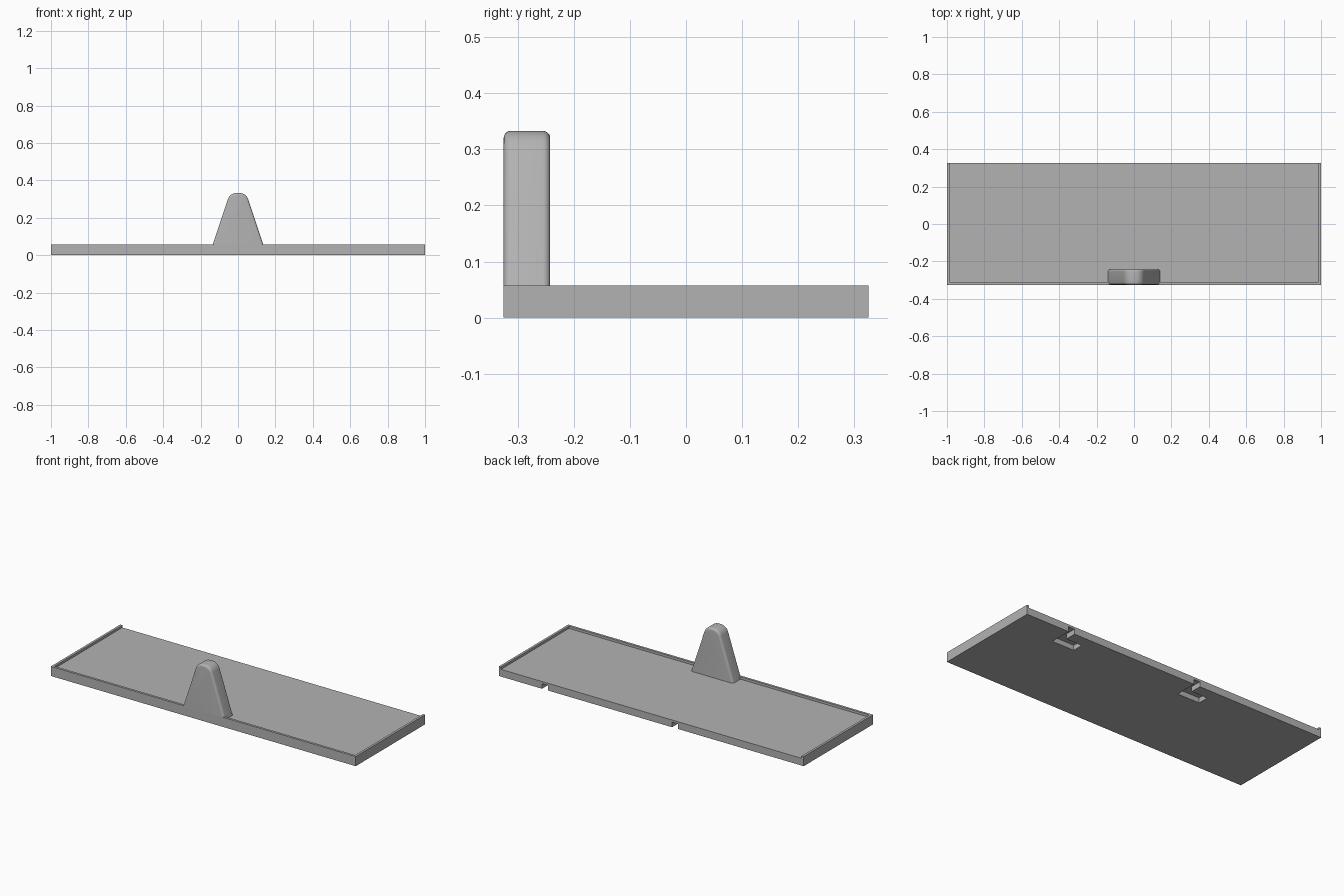
import bpy, bmesh, math

cube = bpy.data.objects.get("Cube")
if cube:
    bpy.data.objects.remove(cube, do_unlink=True)

grey = bpy.data.materials.new("plain_grey")
grey.use_nodes = True
GREY = (0.45, 0.45, 0.45, 1)
grey.diffuse_color = GREY
grey.node_tree.nodes["Principled BSDF"].inputs["Base Color"].default_value = GREY

HALF_Y, RIM_Z, FLOOR_Z, LIP = 0.325, 0.057, 0.043, 0.014


def prism(name, points, to_3d, depth):
    """Extrude a closed 2D outline along the vector depth."""
    bm = bmesh.new()
    face = bm.faces.new([bm.verts.new(to_3d(a, b)) for a, b in points])
    new = bmesh.ops.extrude_face_region(bm, geom=[face])["geom"]
    bmesh.ops.translate(bm, vec=depth, verts=[v for v in new if isinstance(v, bmesh.types.BMVert)])
    bmesh.ops.recalc_face_normals(bm, faces=bm.faces)
    mesh = bpy.data.meshes.new(name)
    bm.to_mesh(mesh)
    bm.free()
    mesh.materials.append(grey)
    obj = bpy.data.objects.new(name, mesh)
    bpy.context.collection.objects.link(obj)
    return obj


def slab(name, points, z0, z1):
    return prism(name, points, lambda x, y: (x, y, z0), (0, 0, z1 - z0))


def rect(x0, x1, y0, y1):
    return [(x0, y0), (x1, y0), (x1, y1), (x0, y1)]


# Tray: slab with a recess open at the back and L-shaped slots underneath
tray = slab("tray", rect(-1, 1, -HALF_Y, HALF_Y), 0, RIM_Z)
cutters = [slab("recess_cutter", rect(-1 + LIP, 1 - LIP, -HALF_Y + LIP, 0.5), FLOOR_Z, 0.2)]
for i, x in enumerate((0.717, -0.136)):
    outline = [(x, 0.5), (x, 0.193), (x - 0.145, 0.193),
               (x - 0.145, 0.258), (x - 0.04, 0.258), (x - 0.04, 0.5)]
    cutters.append(slab(f"slot_cutter_{i + 1}", outline, -0.1, 0.03))
bpy.context.view_layer.objects.active = tray
for cutter in cutters:
    cutter.hide_render = True
    mod = tray.modifiers.new(cutter.name, "BOOLEAN")
    mod.operation, mod.solver, mod.object = "DIFFERENCE", "EXACT", cutter
    bpy.ops.object.modifier_apply(modifier=mod.name)
for cutter in cutters:
    bpy.data.objects.remove(cutter, do_unlink=True)

# Upright tab: tapered outline with a rounded top
tilt, radius, centre_x, top = math.radians(18.4), 0.05, 0.007, 0.333
side = [(0.1397, FLOOR_Z)]
for i in range(9):
    a = tilt + (math.pi / 2 - tilt) * i / 8
    side.append((centre_x + radius * math.cos(a), top - radius + radius * math.sin(a)))
outline = side + [(-x, z) for x, z in reversed(side)]
tab = prism("upright_tab", outline, lambda x, z: (x, -HALF_Y, z), (0, 0.083, 0))

# Round the front and back outlines of the tab, leaving its foot square
bm = bmesh.new()
bm.from_mesh(tab.data)
edges = [e for e in bm.edges
         if abs(e.verts[0].co.y - e.verts[1].co.y) < 1e-4
         and max(v.co.z for v in e.verts) > FLOOR_Z + 0.01]
bmesh.ops.bevel(bm, geom=edges, offset=0.013, segments=5, profile=0.5, affect="EDGES")
bm.to_mesh(tab.data)
bm.free()
bpy.ops.object.select_all(action="DESELECT")
tab.select_set(True)
bpy.context.view_layer.objects.active = tab
bpy.ops.object.shade_smooth_by_angle(angle=math.radians(30))
